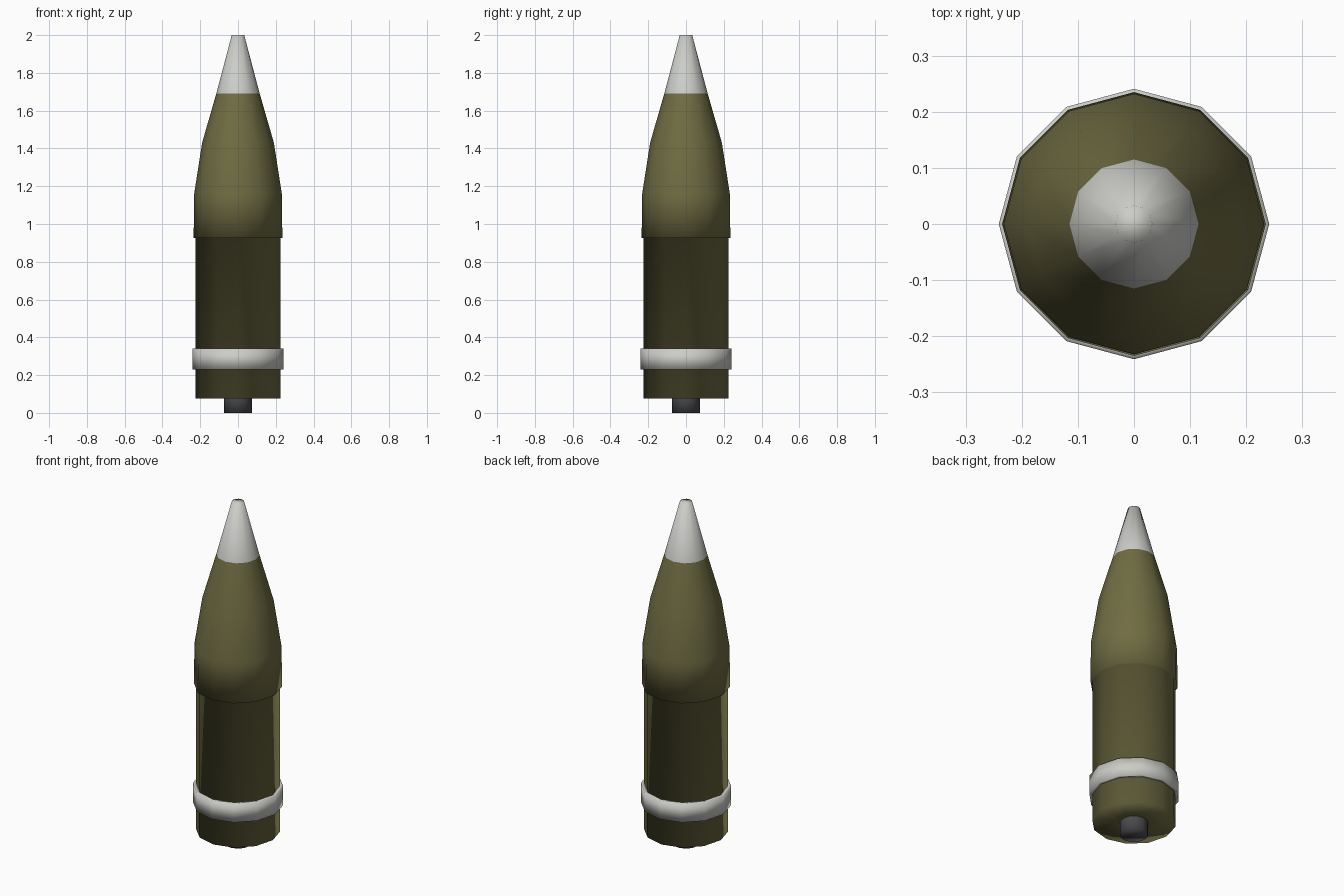
import bpy, bmesh
from math import cos, sin, pi

if "Cube" in bpy.data.objects:
    bpy.data.objects.remove(bpy.data.objects["Cube"])

SIDES = 12


def material(name, color):
    m = bpy.data.materials.new(name)
    m.diffuse_color = (*color, 1)
    m.use_nodes = True
    m.node_tree.nodes["Principled BSDF"].inputs["Base Color"].default_value = m.diffuse_color
    return m


def lathe(name, profile, mat, cap_start=False, cap_end=False, closed=False):
    """Spin (radius, z) points, listed bottom to top, into a 12-sided part."""
    bm = bmesh.new()
    rings = [[bm.verts.new((r * cos(2 * pi * i / SIDES), r * sin(2 * pi * i / SIDES), z))
              for i in range(SIDES)] for r, z in profile]
    pairs = list(zip(rings, rings[1:]))
    if closed:
        pairs.append((rings[-1], rings[0]))
    for a, b in pairs:
        for i in range(SIDES):
            j = (i + 1) % SIDES
            bm.faces.new((a[i], a[j], b[j], b[i]))
    if cap_start:
        bm.faces.new(rings[0][::-1])
    if cap_end:
        bm.faces.new(rings[-1])
    for f in bm.faces:
        f.smooth = True
    mesh = bpy.data.meshes.new(name)
    bm.to_mesh(mesh)
    bm.free()
    mesh.materials.append(mat)
    obj = bpy.data.objects.new(name, mesh)
    bpy.context.collection.objects.link(obj)
    return obj


olive = material("olive", (0.16, 0.15, 0.055))
pale = material("pale_metal", (0.60, 0.61, 0.57))
dark = material("dark_metal", (0.07, 0.07, 0.075))

# Casing: base ring, straight wall, stepped shoulder and tapering ogive
lathe("shell_body", [(0.075, 0.075), (0.225, 0.075), (0.225, 0.925), (0.235, 0.925),
                     (0.232, 1.16), (0.19, 1.43), (0.115, 1.69)], olive)

# Pale nose cone with a small flat tip
lathe("nose_cone", [(0.115, 1.69), (0.033, 2.0)], pale, cap_end=True)

# Raised driving band around the lower casing
lathe("driving_band", [(0.225, 0.23), (0.241, 0.23), (0.241, 0.34), (0.225, 0.34)],
      pale, closed=True)

# Short plug under the base
lathe("base_plug", [(0.075, 0.0), (0.075, 0.075)], dark, cap_start=True)
